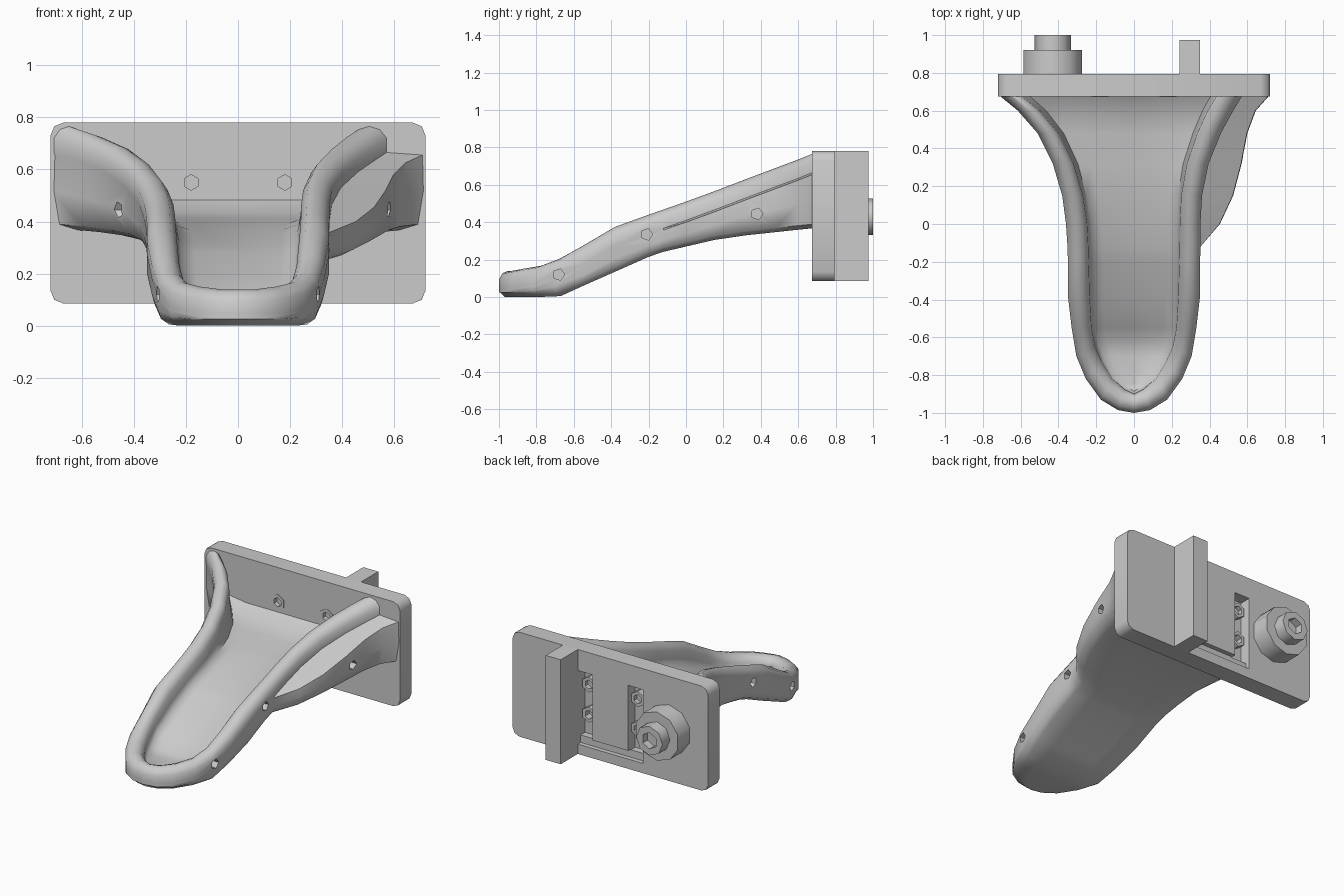
import bpy, bmesh, math
from mathutils import Vector

if "Cube" in bpy.data.objects:
    bpy.data.objects.remove(bpy.data.objects["Cube"])


def smooth(ob, deg=38):
    bpy.ops.object.select_all(action='DESELECT')
    ob.select_set(True)
    bpy.context.view_layer.objects.active = ob
    bpy.ops.object.shade_smooth_by_angle(angle=math.radians(deg))


def box(name, lo, hi):
    bpy.ops.mesh.primitive_cube_add(size=1, location=[(a + b) / 2 for a, b in zip(lo, hi)])
    ob = bpy.context.object
    ob.name = name
    ob.scale = [b - a for a, b in zip(lo, hi)]
    bpy.ops.object.transform_apply(location=False, rotation=False, scale=True)
    return ob


def prism(name, axis, sides, r, loc, depth):
    rot = (math.pi / 2, 0, 0) if axis == 'y' else (0, math.pi / 2, 0)
    bpy.ops.mesh.primitive_cylinder_add(vertices=sides, radius=r, depth=depth, location=loc, rotation=rot)
    ob = bpy.context.object
    ob.name = name
    return ob


def cut(ob, cutters):
    bpy.context.view_layer.objects.active = ob
    for c in cutters:
        m = ob.modifiers.new("cut", 'BOOLEAN')
        m.operation, m.solver, m.object = 'DIFFERENCE', 'EXACT', c
        bpy.ops.object.modifier_apply(modifier=m.name)
        bpy.data.objects.remove(c, do_unlink=True)


# Scoop stations, nose: outer y, outer x, inner y, inner x, rim z, bottom z
NOSE = [(-1.0, 0, -.9, 0, .14, 0), (-.985, .085, -.875, .05, .14, 0),
        (-.93, .175, -.82, .115, .15, 0), (-.82, .255, -.73, .17, .167, 0),
        (-.7, .305, -.65, .205, .205, .005), (-.55, .33, -.55, .225, .275, .06),
        (-.38, .35, -.38, .235, .375, .135), (-.2, .35, -.2, .24, .44, .215),
        (-.12, .352, -.12, .242, .468, .242)]
# Back: y, outer x left, rim x right, wing x right, inner x left, inner x right, rim z, bottom z
BACK = [(0, .36, .352, .455, .248, .243, .51, .27), (.15, .38, .36, .525, .27, .25, .565, .305),
        (.32, .43, .395, .57, .32, .28, .63, .33), (.48, .51, .46, .60, .40, .335, .69, .347),
        (.6, .615, .525, .645, .50, .39, .735, .36), (.682, .715, .575, .718, .60, .44, .768, .368)]


def section(side, yo, xo, xw, yi, xi, zt, zb, lift):
    zs = max(zt - .1, zb + .05)
    zf = zb + .065 + lift
    dy = .03 if yo < -.6 else 0
    rim = lambda t, z: (xo + (xi - xo) * t, yo + (yi - yo) * t, z)
    pts = [(0, yo + dy, zb), (xw * .5, yo + dy, zb), (xw * .87, yo + dy, zb),
           (xw * .97, yo + dy / 3, zb + .022), (xw, yo, (zb + zs) / 2), (xw * .995, yo, zs - .01),
           (xo, yo, zs), rim(0, zt - .045), rim(.2, zt - .012), rim(.5, zt), rim(.8, zt - .012),
           rim(1, zt - .045), (xi * .98, yi, (zt + zf) / 2 - .02), (xi * .93, yi + dy / 2, zf + .02),
           (xi * .7, yi + dy, zf), (0, yi + dy, zf)]
    return [Vector((side * x, y, z)) for x, y, z in pts]


# Scoop: trough with rolled rim, lofted as two halves
bm = bmesh.new()
for side in (-1, 1):
    rows = [section(side, yo, xo, xo, yi, xi, zt, zb, 0) for yo, xo, yi, xi, zt, zb in NOSE]
    for y, xl, xr, xw, il, ir, zt, zb in BACK:
        lift = .055 if y > .65 else .01 if y > .55 else 0
        if side < 0:
            rows.append(section(side, y, xl, xl, y, il, zt, zb, lift))
        else:
            rows.append(section(side, y, xr, xw, y, ir, zt, zb, lift))
    grid = [[bm.verts.new(p) for p in r] for r in rows]
    for a, b in zip(grid, grid[1:]):
        for j in range(len(a) - 1):
            bm.faces.new((a[j], a[j + 1], b[j + 1], b[j]))
bmesh.ops.remove_doubles(bm, verts=bm.verts, dist=1e-4)
bmesh.ops.dissolve_degenerate(bm, edges=bm.edges, dist=1e-4)
bmesh.ops.holes_fill(bm, edges=[e for e in bm.edges if e.is_boundary], sides=0)
bmesh.ops.recalc_face_normals(bm, faces=bm.faces)
me = bpy.data.meshes.new("scoop")
bm.to_mesh(me)
bm.free()
scoop = bpy.data.objects.new("scoop", me)
bpy.context.collection.objects.link(scoop)

# Five-sided holes along both flanks
holes = []
for y, z, xl, xr in ((-.68, .12, .305, .305), (-.21, .335, .35, .35), (.38, .445, .46, .58)):
    for x in (-xl, xr):
        holes.append(prism("hole_cutter", 'x', 5, .032, (x, y, z), .1))
cut(scoop, holes)
smooth(scoop, 60)

# Mounting plate with rounded corners
plate = box("mounting_plate", (-.72, .675, .085), (.72, .795, .78))
bm = bmesh.new()
bm.from_mesh(plate.data)
edges = [e for e in bm.edges if abs((e.verts[0].co - e.verts[1].co).normalized().y) > .9]
bmesh.ops.bevel(bm, geom=edges, offset=.05, segments=2, profile=.5, affect='EDGES')
bm.to_mesh(plate.data)
bm.free()

# Rear slots joined by a shallow channel, plus screw holes through the plate
cutters = [box("channel_cutter", (-.24, .765, .15), (.24, .85, .205))]
for s in (-1, 1):
    x0, x1 = sorted((s * .13, s * .24))
    cutters.append(box("slot_cutter", (x0, .72, .2), (x1, .85, .64)))
    cutters.append(prism("screw_hole_cutter", 'y', 6, .045, (s * .18, .70, .55), .1))
cut(plate, cutters)
smooth(plate, 50)

# Hex screws with a blind socket at each end, inside the slots
for s in (-1, 1):
    for z, y0 in ((.55, .672), (.35, .71)):
        screw = prism("screw", 'y', 6, .052, (s * .18, (y0 + .765) / 2, z), .765 - y0)
        cut(screw, [prism("socket_cutter", 'y', 6, .03, (s * .18, y, z), .06) for y in (y0, .765)])

# Upright rear bar
box("rear_bar", (.24, .785, .085), (.35, .975, .78))

# Pivot: round washer and bolt head with hex socket
washer = prism("washer", 'y', 10, .162, (-.43, .853, .43), .136)
smooth(washer)
bolt = prism("bolt_head", 'y', 8, .097, (-.43, .955, .43), .09)
cut(bolt, [prism("socket_cutter", 'y', 6, .055, (-.43, 1.0, .43), .1)])
smooth(bolt, 46)
